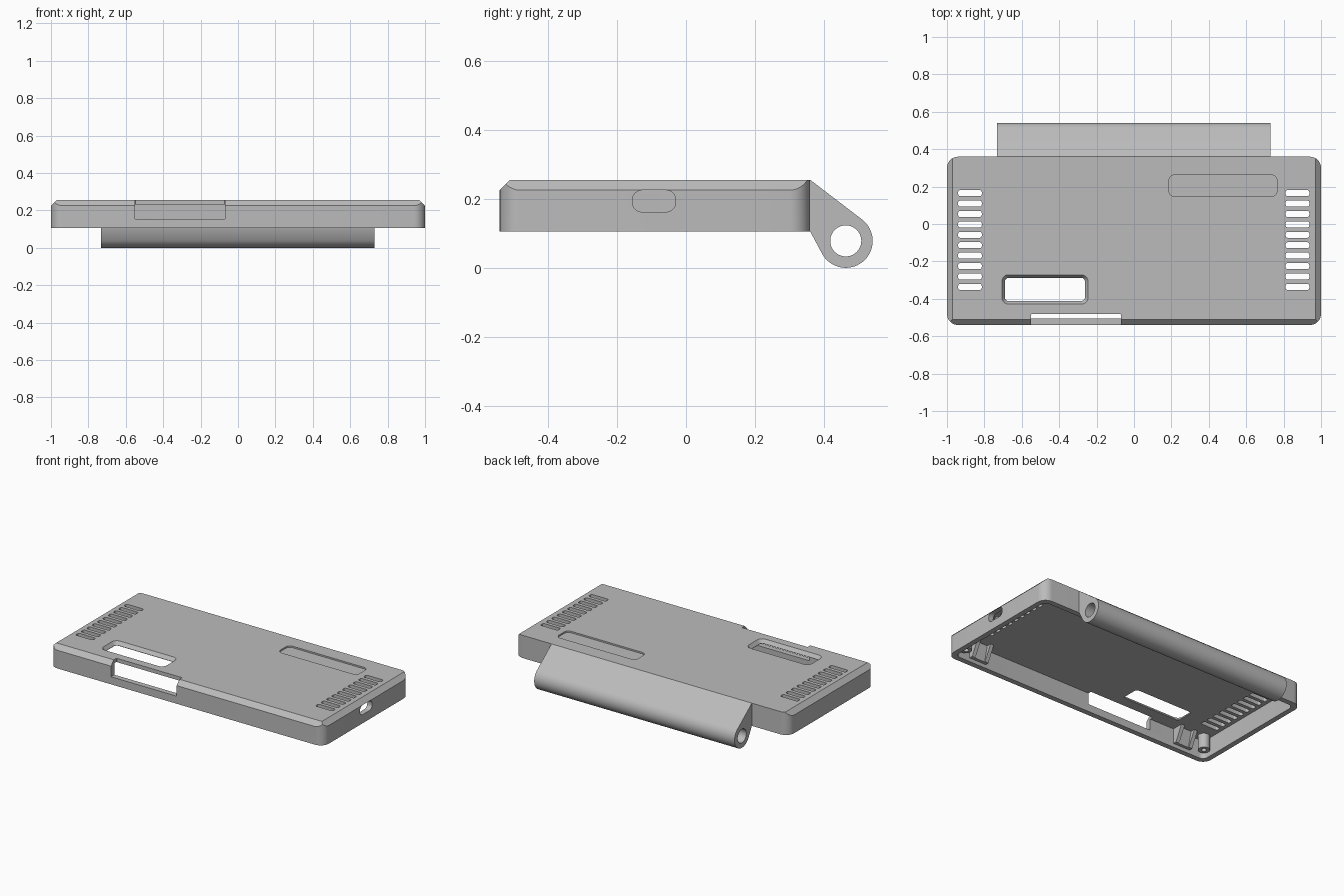
import bpy, bmesh, math
from mathutils import Vector

cube = bpy.data.objects.get("Cube")
if cube:
    bpy.data.objects.remove(cube, do_unlink=True)

grey = bpy.data.materials.new("plain grey")
grey.use_nodes = True
COLOUR = (0.5, 0.5, 0.5, 1)
grey.diffuse_color = COLOUR
grey.node_tree.nodes["Principled BSDF"].inputs["Base Color"].default_value = COLOUR


def rounded(x0, x1, y0, y1, r, steps=8):
    """Counter-clockwise outline of a rounded rectangle."""
    pts = []
    centres = [(x1 - r, y1 - r), (x0 + r, y1 - r), (x0 + r, y0 + r), (x1 - r, y0 + r)]
    for q, (cx, cy) in enumerate(centres):
        for i in range(steps + 1):
            a = (q + i / steps) * math.pi / 2
            pts.append((cx + r * math.cos(a), cy + r * math.sin(a)))
    return pts


def circle(cx, cy, r, n=40):
    return [(cx + r * math.cos(math.tau * i / n), cy + r * math.sin(math.tau * i / n))
            for i in range(n)]


def loft(bm, low, high, lo, hi, axis="Z"):
    """Solid between two outlines, placed along Z or X."""
    def place(p, h):
        return (p[0], p[1], h) if axis == "Z" else (h, p[0], p[1])
    a = [bm.verts.new(place(p, lo)) for p in low]
    b = [bm.verts.new(place(p, hi)) for p in high]
    bm.faces.new(a[::-1])
    bm.faces.new(b)
    for i in range(len(a)):
        j = (i + 1) % len(a)
        bm.faces.new((a[i], a[j], b[j], b[i]))


def finish(bm, name):
    bmesh.ops.recalc_face_normals(bm, faces=bm.faces[:])
    mesh = bpy.data.meshes.new(name)
    bm.to_mesh(mesh)
    bm.free()
    obj = bpy.data.objects.new(name, mesh)
    bpy.context.collection.objects.link(obj)
    mesh.materials.append(grey)
    return obj


def solid(name, outline, lo, hi, axis="Z", high=None):
    bm = bmesh.new()
    loft(bm, outline, high or outline, lo, hi, axis)
    return finish(bm, name)


def activate(obj):
    bpy.ops.object.select_all(action="DESELECT")
    obj.select_set(True)
    bpy.context.view_layer.objects.active = obj


def cut(obj, cutter):
    cutter.hide_render = True
    mod = obj.modifiers.new("cut", "BOOLEAN")
    mod.operation, mod.solver, mod.object = "DIFFERENCE", "EXACT", cutter
    activate(obj)
    bpy.ops.object.modifier_apply(modifier=mod.name)
    bpy.data.objects.remove(cutter, do_unlink=True)


def smooth(obj):
    activate(obj)
    bpy.ops.object.shade_smooth_by_angle(angle=math.radians(30))


FRONT, BACK, BOTTOM, TOP = -0.54, 0.36, 0.105, 0.255
WALL, CEILING, CHAMFER = 0.035, 0.23, 0.03

# Outer case, chamfered on the front and both sides only
bm = bmesh.new()
outline = rounded(-1, 1, FRONT, BACK, 0.06)
loft(bm, outline, outline, BOTTOM, TOP)
for edge, normal in [((0, FRONT, TOP - CHAMFER), (0, -1, 1)),
                     ((1, 0, TOP - CHAMFER), (1, 0, 1)),
                     ((-1, 0, TOP - CHAMFER), (-1, 0, 1))]:
    bmesh.ops.bisect_plane(bm, geom=bm.verts[:] + bm.edges[:] + bm.faces[:], dist=1e-5,
                           plane_co=Vector(edge), plane_no=Vector(normal).normalized(),
                           clear_outer=True)
    bmesh.ops.holes_fill(bm, edges=[e for e in bm.edges if e.is_boundary], sides=0)
case = finish(bm, "case_shell")

# Hollow inside, open at the bottom
inner = rounded(-1 + WALL, 1 - WALL, FRONT + WALL, BACK - WALL, 0.035)
cut(case, solid("cavity", inner, 0, CEILING))

# Vent slots
bm = bmesh.new()
for x0 in (-0.94, 0.811):
    for i in range(10):
        y = 0.165 - 0.0557 * i
        slot = rounded(x0, x0 + 0.126, y - 0.016, y + 0.016, 0.01, 4)
        loft(bm, slot, slot, 0.2, 0.3)
cut(case, finish(bm, "vent_cutter"))

# Window with sloped rim
cut(case, solid("window_cutter", rounded(-0.69, -0.262, -0.412, -0.288, 0.02), 0.2, 0.3))
cut(case, solid("rim_cutter", rounded(-0.69, -0.262, -0.412, -0.288, 0.02), 0.232, 0.257,
                high=rounded(-0.708, -0.244, -0.43, -0.27, 0.038)))

# Shallow label recess
cut(case, solid("recess_cutter", rounded(0.187, 0.765, 0.147, 0.262, 0.03), 0.245, 0.3))

# Front notch and side port
cut(case, solid("notch_cutter", rounded(-0.55, -0.07, -0.7, -0.482, 0.002, 1), 0.155, 0.3))
cut(case, solid("port_cutter", rounded(-0.155, -0.03, 0.162, 0.225, 0.028), 0.9, 1.1, "X"))
smooth(case)

# Hinge barrel with tangent arm
HY, HZ, HR = 0.463, 0.078, 0.078


def tangent_angle(y, z, side):
    d = math.hypot(y - HY, z - HZ)
    return math.atan2(z - HZ, y - HY) + side * math.acos(HR / d)


start = tangent_angle(BACK, BOTTOM, 1) - math.tau
end = tangent_angle(BACK, TOP, -1)
arc = [(HY + HR * math.cos(start + (end - start) * i / 40),
        HZ + HR * math.sin(start + (end - start) * i / 40)) for i in range(41)]
hinge = solid("hinge_barrel", [(BACK, TOP), (BACK, BOTTOM)] + arc, -0.733, 0.73, "X")
cut(hinge, solid("hinge_bore", circle(HY, HZ, 0.045), -1, 1, "X"))
smooth(hinge)

# Inside fittings: screw posts and sloped clips along the front wall
for side, sx in (("left", 1), ("right", -1)):
    post = solid(side + "_screw_post", circle(sx * 0.925, -0.455, 0.036, 24), 0.135, CEILING)
    cut(post, solid("screw_hole", circle(sx * 0.925, -0.455, 0.016, 16), 0.1, 0.2))
    smooth(post)
    wedge = [(FRONT + WALL, CEILING), (FRONT + WALL, 0.13), (-0.48, 0.13), (-0.43, CEILING)]
    for i, x in enumerate((0.73, 0.83)):
        ends = sorted((sx * x, sx * (x + 0.025)))
        solid(f"{side}_clip_rib_{i + 1}", wedge, ends[0], ends[1], "X")
    ends = sorted((sx * 0.73, sx * 0.855))
    core = [(FRONT + WALL, CEILING), (FRONT + WALL, 0.13), (-0.485, 0.13), (-0.46, CEILING)]
    solid(side + "_clip_core", core, ends[0], ends[1], "X")
